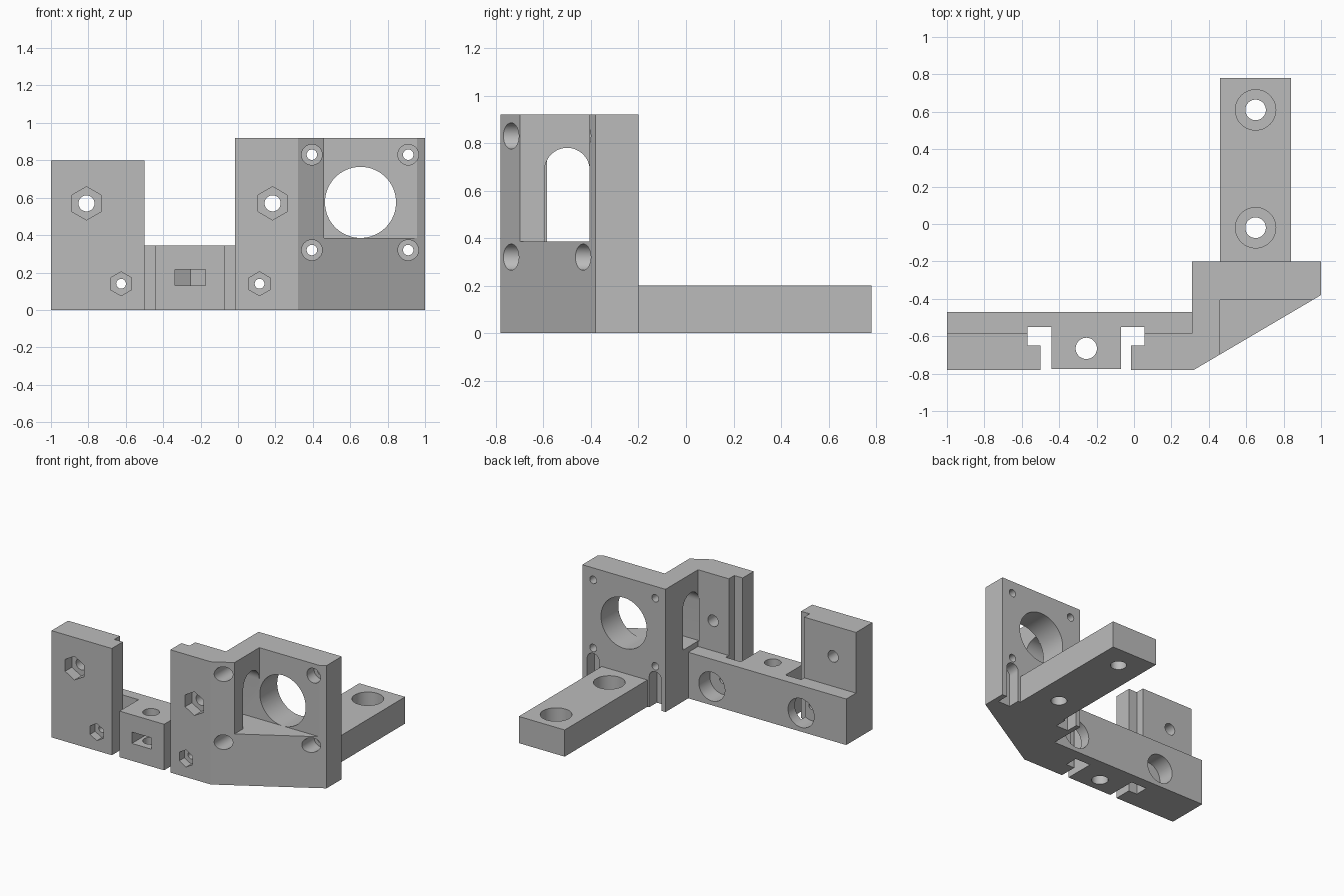
import bpy, bmesh, math

cube = bpy.data.objects.get("Cube")
if cube:
    bpy.data.objects.remove(cube, do_unlink=True)

grey = bpy.data.materials.new("plain grey")
grey.use_nodes = True
colour = (0.5, 0.5, 0.5, 1)
grey.diffuse_color = colour
grey.node_tree.nodes["Principled BSDF"].inputs["Base Color"].default_value = colour


def prism(name, points, axis, lo, hi):
    """Extrude a 2D outline along an axis: x uses (y, z), y uses (x, z), z uses (x, y)."""
    place = {"x": lambda p, h: (h, p[0], p[1]),
             "y": lambda p, h: (p[0], h, p[1]),
             "z": lambda p, h: (p[0], p[1], h)}[axis]
    bm = bmesh.new()
    low = [bm.verts.new(place(p, lo)) for p in points]
    high = [bm.verts.new(place(p, hi)) for p in points]
    bm.faces.new(low)
    bm.faces.new(high)
    for i in range(len(points)):
        j = (i + 1) % len(points)
        bm.faces.new((low[i], low[j], high[j], high[i]))
    bmesh.ops.recalc_face_normals(bm, faces=bm.faces)
    mesh = bpy.data.meshes.new(name)
    bm.to_mesh(mesh)
    bm.free()
    mesh.materials.append(grey)
    obj = bpy.data.objects.new(name, mesh)
    bpy.context.collection.objects.link(obj)
    return obj


def ring(u, v, r, n=48):
    return [(u + r * math.cos(math.pi / 2 + math.tau * i / n),
             v + r * math.sin(math.pi / 2 + math.tau * i / n)) for i in range(n)]


def rect(u0, u1, v0, v1):
    return [(u0, v0), (u1, v0), (u1, v1), (u0, v1)]


def arch(u, r, bottom, top, n=24):
    curve = [(u + r * math.cos(math.pi * i / n),
              top - r + r * math.sin(math.pi * i / n)) for i in range(n + 1)]
    return [(u - r, bottom), (u + r, bottom)] + curve


def combine(target, other, operation):
    mod = target.modifiers.new("combine", "BOOLEAN")
    mod.operation = operation
    mod.solver = "EXACT"
    mod.object = other
    bpy.context.view_layer.objects.active = target
    bpy.ops.object.modifier_apply(modifier=mod.name)
    bpy.data.objects.remove(other, do_unlink=True)


def cut(points, axis, lo, hi):
    combine(body, prism("cutter", points, axis, lo, hi), "DIFFERENCE")


# Low cross rail with the central nut block and the two hooked slots
FRONT, BACK, STEP = -0.78, -0.47, -0.585
body = prism("mounting_bracket", [
    (-1, FRONT), (-0.5, FRONT), (-0.5, -0.65), (-0.57, -0.65), (-0.57, -0.55),
    (-0.44, -0.55), (-0.44, -0.775), (-0.07, -0.775), (-0.07, -0.55),
    (0.055, -0.55), (0.055, -0.65), (-0.015, -0.65), (-0.015, FRONT),
    (0.32, FRONT), (0.32, BACK), (-1, BACK)], "z", 0, 0.345)

# Tall end plate
combine(body, prism("end_plate", [
    (-1, FRONT), (-0.5, FRONT), (-0.5, -0.65), (-0.57, -0.65),
    (-0.57, STEP), (-1, STEP)], "z", 0, 0.8), "UNION")

# Tall tower with the slanted motor mount
combine(body, prism("motor_mount", [
    (-0.015, FRONT), (0.32, FRONT), (1, -0.38), (1, -0.2), (0.31, -0.2),
    (0.31, STEP), (0.055, STEP), (0.055, -0.65), (-0.015, -0.65)],
    "z", 0, 0.92), "UNION")

# Rear foot bar
combine(body, prism("foot_bar", rect(0.46, 0.84, -0.25, 0.78), "z", 0, 0.2), "UNION")

# Motor pocket, side arch and large round opening
cut(rect(0.46, 1.1, -0.9, -0.405), "z", 0.385, 1)
cut(arch(-0.5, 0.095, 0.385, 0.78), "x", 0.3, 0.48)
cut(ring(0.655, 0.575, 0.19, 64), "y", -0.5, -0.1)

# Motor screws with counterbores, and relief slots low on the back
for x in (0.395, 0.91):
    for z in (0.32, 0.83):
        cut(ring(x, z, 0.055), "y", -0.9, -0.32)
        cut(ring(x, z, 0.028, 32), "y", -0.5, -0.1)
    cut(arch(x, 0.05, -0.1, 0.28), "y", -0.29, -0.1)

# Foot bar screws
for y in (-0.02, 0.61):
    cut(ring(0.65, y, 0.108), "z", 0.1, 0.3)
    cut(ring(0.65, y, 0.055), "z", -0.1, 0.3)

# Upper hex nut holes
for x in (-0.81, 0.185):
    cut(ring(x, 0.57, 0.089, 6), "y", -0.9, -0.7)
    cut(ring(x, 0.57, 0.043, 32), "y", -0.9, -0.5)

# Lower hex nut holes with wide bores from behind
for x in (-0.625, 0.115):
    cut(ring(x, 0.14, 0.064, 6), "y", -0.9, -0.72)
    cut(ring(x, 0.14, 0.026, 32), "y", -0.9, -0.4)
    cut(ring(x, 0.14, 0.108), "y", -0.6, -0.4)

# Central block: vertical screw hole and hex ended nut slot
cut(ring(-0.255, -0.665, 0.057), "z", -0.1, 0.5)
nut = ring(-0.255, -0.665, 0.095, 6)
half = 0.095 * math.cos(math.pi / 6)
cut([nut[0], nut[1], (-0.255 - half, -0.9), (-0.255 + half, -0.9), nut[5]], "z", 0.13, 0.215)

# Clean flat faces and smooth the round walls
bm = bmesh.new()
bm.from_mesh(body.data)
bmesh.ops.remove_doubles(bm, verts=bm.verts, dist=0.0001)
bmesh.ops.dissolve_limit(bm, angle_limit=math.radians(0.5), verts=bm.verts, edges=bm.edges)
bm.to_mesh(body.data)
bm.free()
bpy.ops.object.select_all(action="DESELECT")
body.select_set(True)
bpy.context.view_layer.objects.active = body
bpy.ops.object.shade_smooth_by_angle(angle=math.radians(20))
